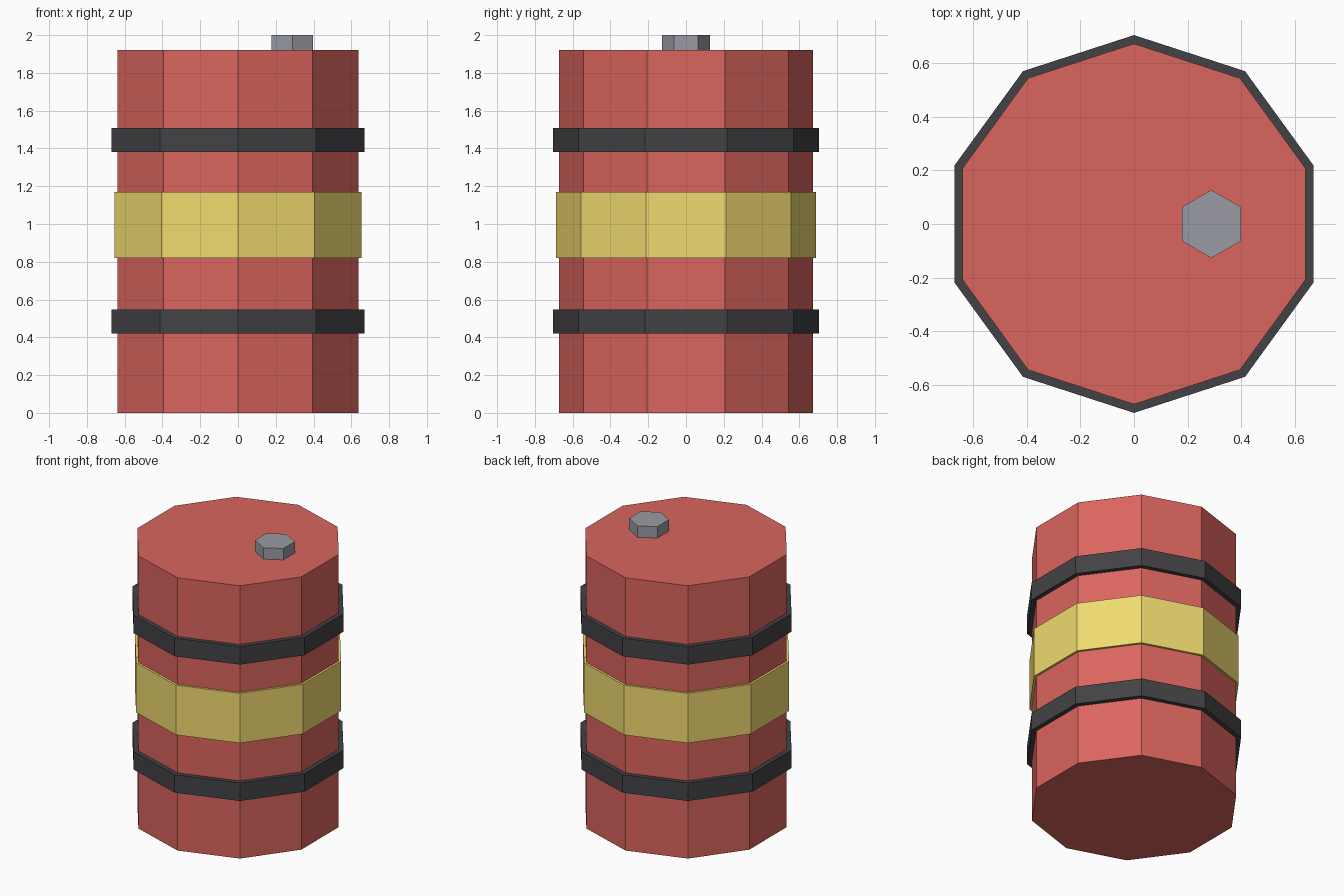
import bpy

if "Cube" in bpy.data.objects:
    bpy.data.objects.remove(bpy.data.objects["Cube"])


def material(name, rgb):
    mat = bpy.data.materials.new(name)
    mat.diffuse_color = (*rgb, 1.0)
    mat.use_nodes = True
    mat.node_tree.nodes["Principled BSDF"].inputs["Base Color"].default_value = mat.diffuse_color
    return mat


def prism(name, sides, radius, z0, z1, mat, x=0.0):
    """Upright flat-sided prism with a corner on the y axis."""
    bpy.ops.mesh.primitive_cylinder_add(
        vertices=sides, radius=radius, depth=z1 - z0, location=(x, 0, (z0 + z1) / 2))
    obj = bpy.context.object
    obj.name = name
    obj.data.materials.append(mat)
    return obj


red = material("red_paint", (0.70, 0.13, 0.11))
black = material("dark_band", (0.055, 0.055, 0.06))
yellow = material("yellow_paint", (0.87, 0.70, 0.16))
steel = material("steel", (0.32, 0.33, 0.37))

# Barrel body
prism("barrel_body", 10, 0.672, 0.0, 1.92, red)

# Raised reinforcing hoops
for name, z in (("lower_hoop", 0.42), ("upper_hoop", 1.38)):
    prism(name, 10, 0.704, z, z + 0.127, black)

# Painted warning stripe
prism("yellow_stripe", 10, 0.688, 0.82, 1.17, yellow)

# Hexagonal filler cap on the lid
prism("filler_cap", 6, 0.127, 1.90, 2.0, steel, x=0.288)
